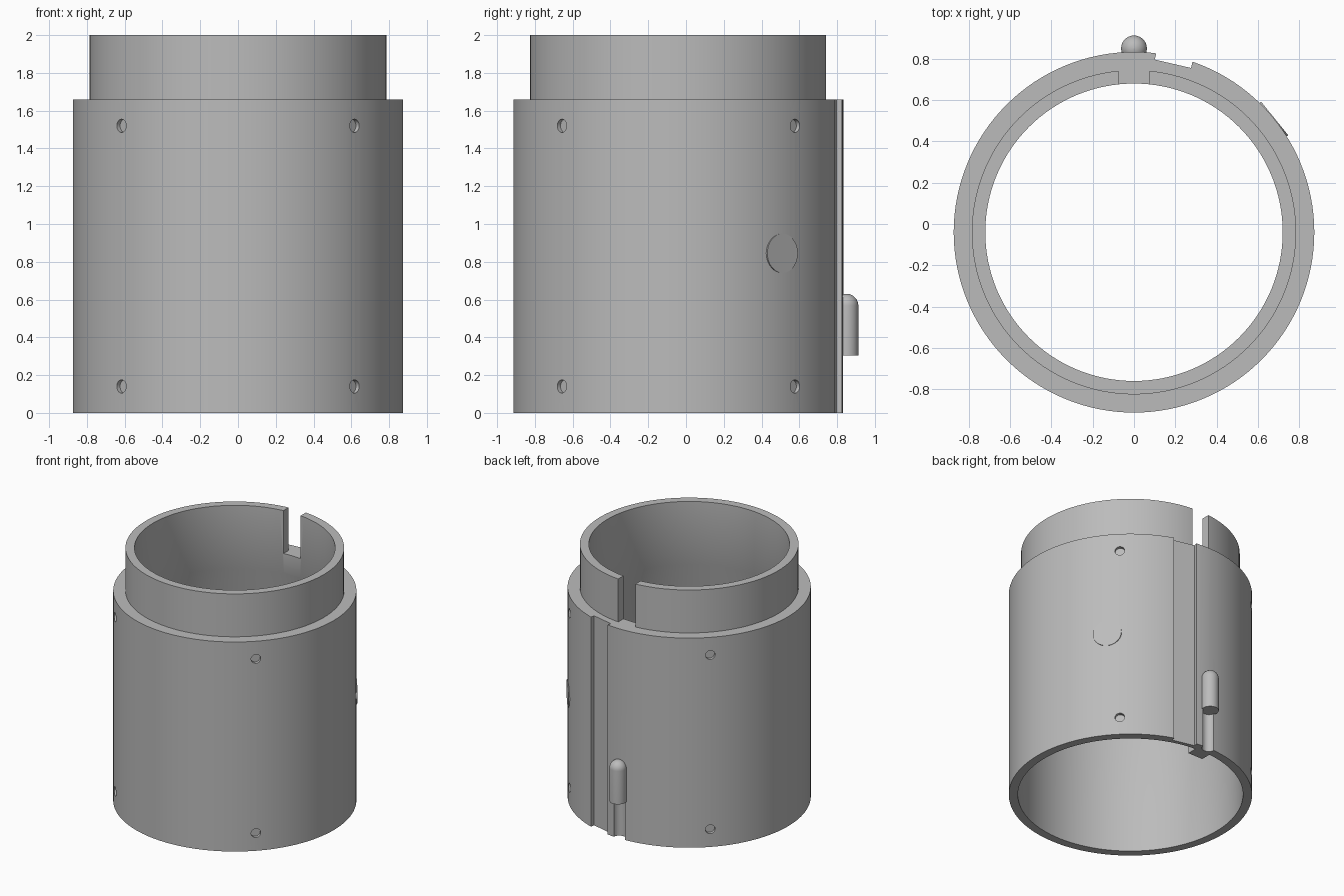
import bpy
import bmesh
from math import cos, sin, radians
from mathutils import Matrix, Vector

default = bpy.data.objects.get("Cube")
if default:
    bpy.data.objects.remove(default, do_unlink=True)

CENTRE_Y = -0.04
RADIUS = 0.873
SHOULDER = 1.66

grey = bpy.data.materials.new("plain grey")
grey.use_nodes = True
COLOUR = (0.5, 0.5, 0.5, 1)
grey.diffuse_color = COLOUR
grey.node_tree.nodes["Principled BSDF"].inputs["Base Color"].default_value = COLOUR


def finish(bm, name):
    bmesh.ops.recalc_face_normals(bm, faces=bm.faces)
    mesh = bpy.data.meshes.new(name)
    bm.to_mesh(mesh)
    bm.free()
    mesh.materials.append(grey)
    obj = bpy.data.objects.new(name, mesh)
    obj.location.y = CENTRE_Y
    bpy.context.collection.objects.link(obj)
    return obj


def lathe(name, profile, steps):
    """Closed (radius, height) profile turned about the z axis."""
    bm = bmesh.new()
    rings = [[bm.verts.new((r * cos(a), r * sin(a), z)) for r, z in profile]
             for a in (radians(360 * i / steps) for i in range(steps))]
    n = len(profile)
    for i in range(steps):
        a, b = rings[i], rings[(i + 1) % steps]
        for j in range(n):
            k = (j + 1) % n
            bm.faces.new((a[j], b[j], b[k], a[k]))
    return finish(bm, name)


def box(name, size, centre, angle=0):
    """Box placed about the tube axis, turned by angle."""
    bm = bmesh.new()
    matrix = (Matrix.Rotation(radians(angle), 4, 'Z') @ Matrix.Translation(centre)
              @ Matrix.Diagonal((*size, 1)))
    bmesh.ops.create_cube(bm, size=1, matrix=matrix)
    return finish(bm, name)


def radial_disc(name, radius, inner, outer, angle, z):
    """Cylinder pointing outwards from the tube axis."""
    bm = bmesh.new()
    matrix = (Matrix.Rotation(radians(angle), 4, 'Z')
              @ Matrix.Translation(((inner + outer) / 2, 0, z))
              @ Matrix.Rotation(radians(90), 4, 'Y'))
    bmesh.ops.create_cone(bm, cap_ends=True, segments=32, radius1=radius,
                          radius2=radius, depth=outer - inner, matrix=matrix)
    return finish(bm, name)


def smooth(obj):
    bpy.ops.object.select_all(action='DESELECT')
    obj.select_set(True)
    bpy.context.view_layer.objects.active = obj
    bpy.ops.object.shade_smooth_by_angle(angle=radians(30))


# Tube with a narrower spigot on top and a wider socket below
tube = lathe("tube_body", [
    (RADIUS, 0), (RADIUS, SHOULDER), (0.785, SHOULDER), (0.785, 2),
    (0.72, 2), (0.72, 1.5), (0.808, 1.3), (0.808, 0)], 128)

# Key slot in the spigot, flat channel down the back, groove under the pin
cutters = [
    box("slot_cutter", (0.15, 0.3, 0.6), (0, 0.75, SHOULDER + 0.3)),
    box("channel_cutter", (0.18, 0.2, 3), (0, 0.937, 1), -13),
]
pin_y = 0.89
groove = lathe("groove_cutter", [(0.05, -0.1), (0.05, 0.32), (0.001, 0.32), (0.001, -0.1)], 32)
groove.location.y += pin_y - 0.015
cutters.append(groove)

# Shallow round holes at four corners, low and high
for angle in (45, 135, 225, 315):
    for z in (0.14, 1.52):
        cutters.append(radial_disc("hole_cutter", 0.035, RADIUS - 0.025, RADIUS + 0.1, angle, z))

for cutter in cutters:
    cutter.hide_render = True
    mod = tube.modifiers.new(cutter.name, 'BOOLEAN')
    mod.operation = 'DIFFERENCE'
    mod.solver = 'EXACT'
    mod.object = cutter

# Bake the cuts and drop the cutters
bpy.context.view_layer.update()
evaluated = tube.evaluated_get(bpy.context.evaluated_depsgraph_get())
cut_mesh = bpy.data.meshes.new_from_object(evaluated)
tube.modifiers.clear()
tube.data = cut_mesh
for cutter in cutters:
    bpy.data.objects.remove(cutter, do_unlink=True)
smooth(tube)

# Round-topped pin on the back
PIN_R, PIN_LOW, PIN_TOP = 0.0625, 0.305, 0.63
dome = [(PIN_R * cos(radians(a)), PIN_TOP - PIN_R + PIN_R * sin(radians(a)))
        for a in range(0, 90, 10)]
pin = lathe("index_pin", [(0.0005, PIN_LOW), (PIN_R, PIN_LOW)] + dome + [(0.0005, PIN_TOP)], 32)
pin.location.y += pin_y
smooth(pin)

# Flush round button on the side
smooth(radial_disc("side_button", 0.104, 0.83, 0.876, 39, 0.845))

# Inner key at the foot that fits the slot of another tube
box("foot_key", (0.13, 0.09, 0.3), (0, 0.77, 0.15))
